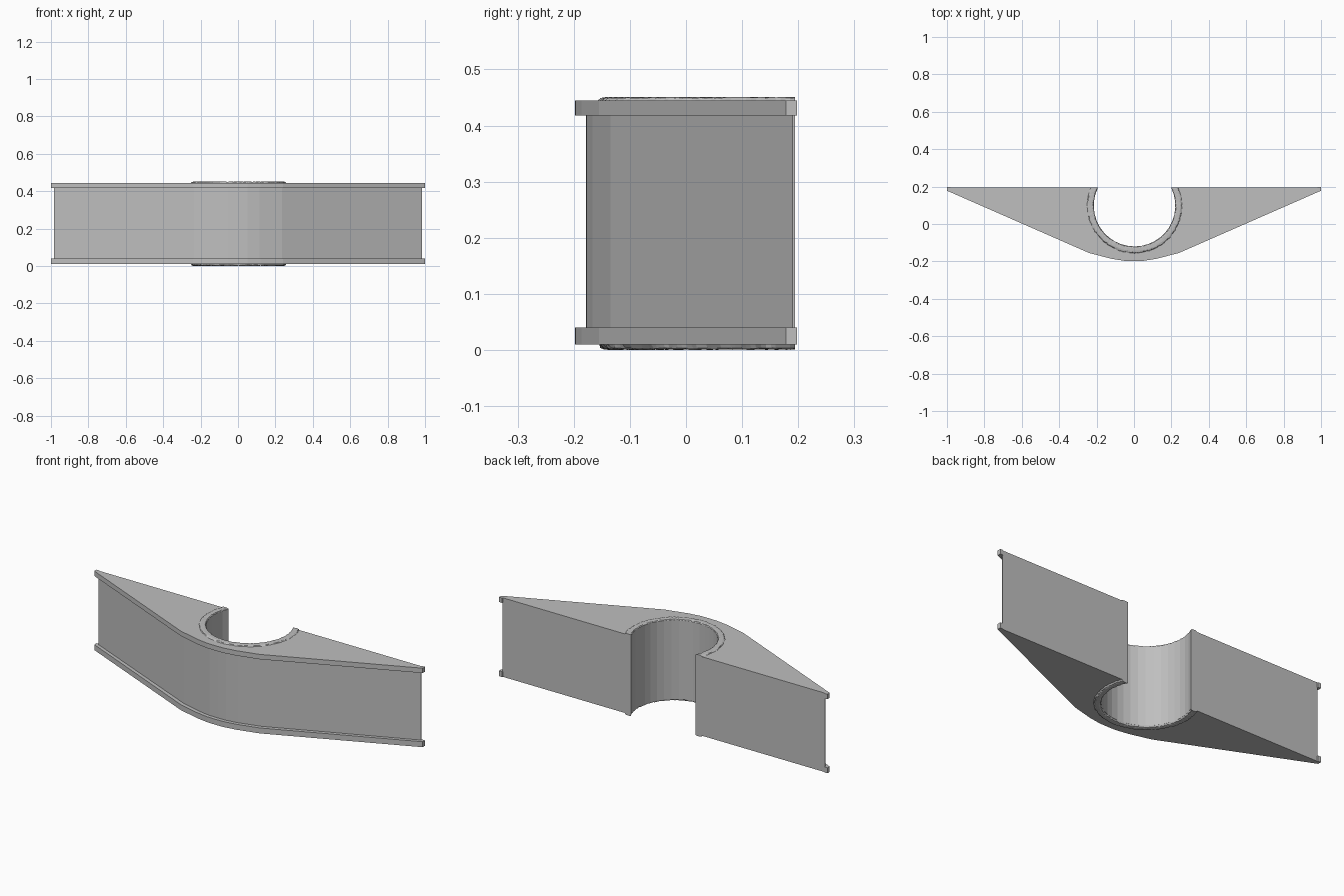
import bpy, bmesh, math, random

if "Cube" in bpy.data.objects:
    bpy.data.objects.remove(bpy.data.objects["Cube"])

random.seed(4)
CX, CY, R = 0.003, 0.098, 0.218      # round notch centre and radius
BACK = 0.194                         # plane of the flat back

grey = bpy.data.materials.new("plain_grey")
grey.diffuse_color = (0.52, 0.52, 0.52, 1)
grey.use_nodes = True
grey.node_tree.nodes["Principled BSDF"].inputs["Base Color"].default_value = grey.diffuse_color


def finish(name, bm):
    bmesh.ops.recalc_face_normals(bm, faces=bm.faces)
    me = bpy.data.meshes.new(name)
    bm.to_mesh(me)
    bm.free()
    me.materials.append(grey)
    ob = bpy.data.objects.new(name, me)
    bpy.context.collection.objects.link(ob)
    return ob


def arc_point(r, t):
    """Point on the notch arc, t = 0 at the right back edge, 1 at the left."""
    end = math.asin((BACK - CY) / r)
    a = end + t * (-math.pi - 2 * end)
    return CX + r * math.cos(a), CY + r * math.sin(a)


def outline(half):
    """Mirror the right half of the outer edge and add the round notch."""
    left = [(-x, y) for x, y in reversed(half)]
    right = [p for p in half if p[0] > 0]
    notch = [arc_point(R, i / 24) for i in range(25)]
    return left + right + notch


def prism(name, pts, z0, z1):
    bm = bmesh.new()
    face = bm.faces.new([bm.verts.new((x, y, z0)) for x, y in pts])
    ext = bmesh.ops.extrude_face_region(bm, geom=[face])
    for v in ext["geom"]:
        if isinstance(v, bmesh.types.BMVert):
            v.co.z = z1
    if not any(f.normal.z and abs(f.calc_center_median().z - z0) < 1e-6 for f in bm.faces):
        bm.faces.new([v for v in bm.verts if abs(v.co.z - z0) < 1e-6])
    return finish(name, bm)


def weld_bead(name, z, up):
    """Thin uneven rim around the notch, standing 5-10 mm off a flange."""
    n = 110
    h = 0.006 if up > 0 else 0.01
    section = [(R, 0), (R + 0.003, 0.75), (R + 0.010, 0.97),
               (R + 0.024, 0.97), (R + 0.031, 0.7), (R + 0.035, 0)]
    bm = bmesh.new()
    rows = []
    for i in range(n + 1):
        row = []
        for r, k in section:
            rj = r + (random.uniform(-0.0025, 0.0025) if r > R else 0)
            kj = k * random.uniform(0.85, 1.03)
            x, y = arc_point(rj, i / n)
            row.append(bm.verts.new((x, y, z + up * h * kj)))
        rows.append(row)
    m = len(section)
    for a, b in zip(rows, rows[1:]):
        for j in range(m):
            bm.faces.new((a[j], a[(j + 1) % m], b[(j + 1) % m], b[j]))
    bm.faces.new(rows[0])
    bm.faces.new(rows[-1])
    finish(name, bm)


# Flange plates, slightly proud of the body, with small lips at the tips
flange_half = [(0, -0.198), (0.05, -0.197), (0.12, -0.186), (0.24, -0.155), (1.0, 0.178),
               (1.0, 0.198), (0.983, 0.198), (0.98, BACK)]
prism("lower_flange", outline(flange_half), 0.01, 0.04)
prism("upper_flange", outline(flange_half), 0.418, 0.445)

# Web body between the flanges
body_half = [(0, -0.178), (0.05, -0.177), (0.115, -0.167), (0.235, -0.135),
             (0.983, 0.190), (0.983, BACK)]
prism("web_body", outline(body_half), 0.04, 0.418)

# Uneven rims on both sides of the round notch
weld_bead("upper_rim", 0.445, 1)
weld_bead("lower_rim", 0.01, -1)
